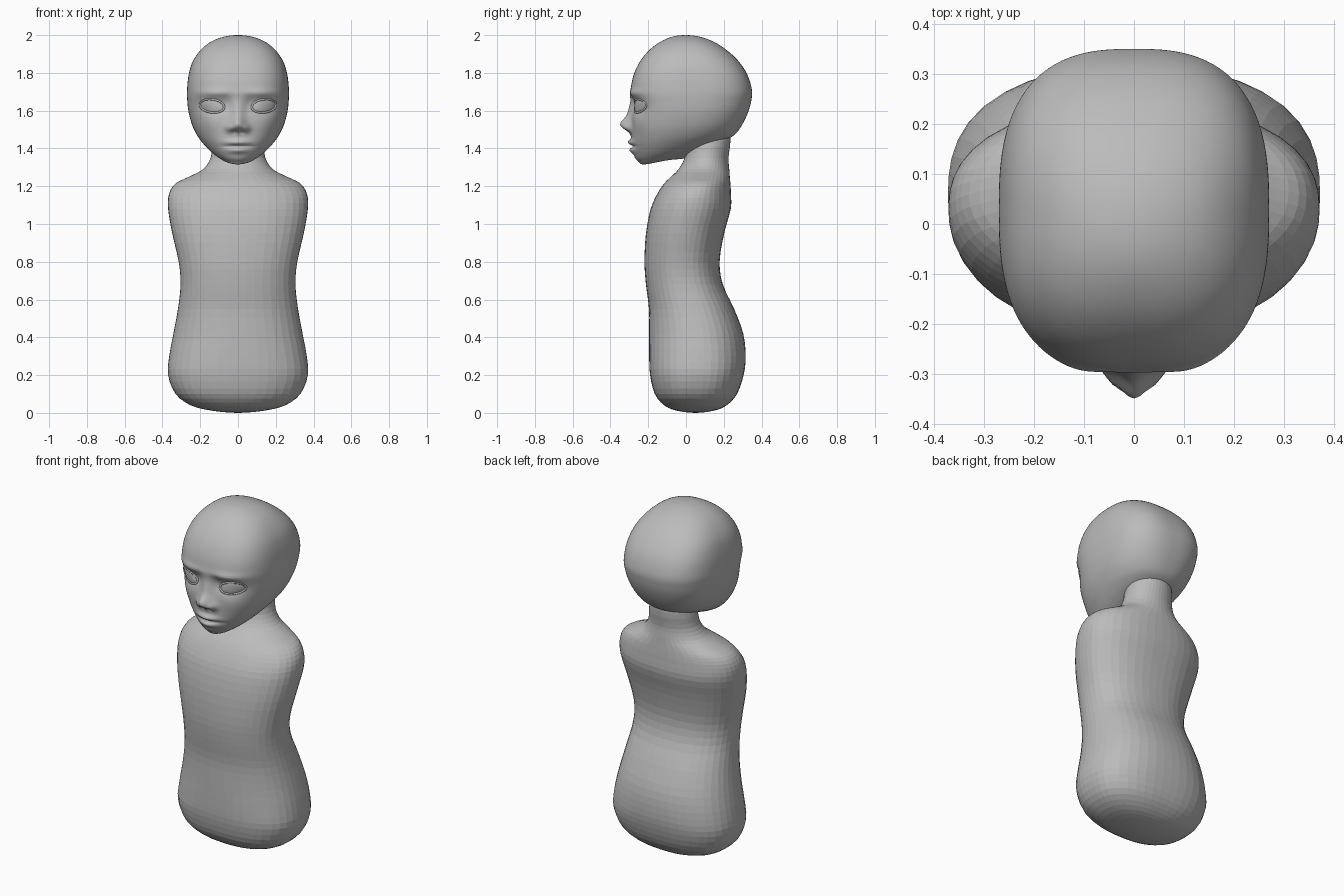
import bpy, bmesh, math
from mathutils import Vector
from mathutils.bvhtree import BVHTree

if "Cube" in bpy.data.objects:
    bpy.data.objects.remove(bpy.data.objects["Cube"])

grey = bpy.data.materials.new("plain grey")
grey.diffuse_color = (0.5, 0.5, 0.5, 1)
grey.use_nodes = True
grey.node_tree.nodes["Principled BSDF"].inputs["Base Color"].default_value = grey.diffuse_color


def finish(bm, name, smooth):
    bmesh.ops.recalc_face_normals(bm, faces=bm.faces)
    for f in bm.faces:
        f.smooth = smooth
    me = bpy.data.meshes.new(name)
    bm.to_mesh(me)
    me.materials.append(grey)
    ob = bpy.data.objects.new(name, me)
    bpy.context.collection.objects.link(ob)
    return ob


def refine(rows, sub):
    """Catmull-Rom through the rows; both ends are rounded poles."""
    def phantom(a, b):
        p = [2 * u - v for u, v in zip(a, b)]
        p[1], p[3], p[5] = b[1], b[3], b[5]
        return p
    pts = [phantom(rows[0], rows[1])] + list(rows) + [phantom(rows[-1], rows[-2])]
    out = []
    for i in range(1, len(pts) - 2):
        for k in range(sub):
            t = k / sub
            out.append([0.5 * (2 * b + (c - a) * t + (2 * a - 5 * b + 4 * c - d) * t * t
                               + (3 * b - a - 3 * c + d) * t ** 3)
                        for a, b, c, d in zip(*pts[i - 1:i + 3])])
    return out + [list(rows[-1])]


def loft(rows, segs, sub, shape=None):
    """Skin of superellipse rings: front y, front z, back y, back z, half width, exponent."""
    bm = bmesh.new()
    rings = []
    fine = refine(rows, sub)
    for j, (yf, zf, yb, zb, hw, n) in enumerate(fine):
        if j in (0, len(fine) - 1):
            rings.append([bm.verts.new((0, yf, zf))] * segs)
            continue
        ring = []
        for i in range(segs):
            a = 2 * math.pi * i / segs
            s, c = math.sin(a), -math.cos(a)
            r = (abs(s) ** n + abs(c) ** n) ** (-1 / n)
            f = (r * c + 1) / 2
            co = Vector((hw * r * s, yf + (yb - yf) * f, zf + (zb - zf) * f))
            ring.append(bm.verts.new(shape(co) if shape else co))
        rings.append(ring)
    for p, q in zip(rings, rings[1:]):
        for i in range(segs):
            k = (i + 1) % segs
            vs = list(dict.fromkeys((p[i], p[k], q[k], q[i])))
            bm.faces.new(vs)
    return bm


# Torso with hips, waist, shoulders and neck: z, front y, back y, half width, exponent
torso = [(0, .05, .05, 0, 2), (.012, -.05, .15, .14, 2.2), (.04, -.115, .215, .25, 2.4),
         (.10, -.165, .27, .33, 2.5), (.2, -.19, .305, .37, 2.5), (.3, -.195, .316, .364, 2.4),
         (.42, -.195, .303, .342, 2.3), (.55, -.196, .255, .318, 2.3), (.68, -.212, .195, .304, 2.3),
         (.8, -.22, .178, .314, 2.3), (.95, -.212, .202, .348, 2.3), (1.08, -.187, .237, .37, 2.3),
         (1.16, -.152, .238, .365, 2.2), (1.215, -.115, .235, .33, 2.1), (1.25, -.08, .232, .26, 2.1),
         (1.29, -.04, .229, .185, 2), (1.35, -.008, .225, .145, 2), (1.44, .005, .235, .13, 2),
         (1.5, .03, .22, .1, 2), (1.52, .12, .12, 0, 2)]
finish(loft([(yf, z, yb, z, w, n) for z, yf, yb, w, n in torso], 44, 3), "torso", False)

# Facial relief: x, z, spread x, spread z, height; mirrored where x is not zero
bumps = [(0, 1.525, .027, .026, .052), (0, 1.58, .022, .04, .02), (.042, 1.508, .016, .015, .022),
         (.02, 1.486, .009, .007, -.012), (0, 1.432, .042, .011, .022), (0, 1.39, .036, .012, .02),
         (0, 1.411, .05, .005, -.012), (0, 1.345, .05, .02, .008), (.135, 1.625, .05, .03, -.022),
         (.06, 1.64, .02, .03, -.012), (.12, 1.695, .06, .014, .01), (.15, 1.535, .05, .04, .006)]


def face_relief(co):
    w = max(0, min(1, (-co.y - .08) / .1))
    if w:
        d = 0
        for x, z, sx, sz, h in bumps:
            for side in ((1, -1) if x else (1,)):
                d += h * math.exp(-.5 * (((co.x - side * x) / sx) ** 2 + ((co.z - z) / sz) ** 2))
        co.y -= d * w
    return co


# Head, with rings tilted towards the chin
head_rows = [(0, 2, 0, 2, 0, 2), (-.07, 1.992, .075, 1.991, .075, 2.1), (-.135, 1.965, .15, 1.963, .145, 2.3),
             (-.195, 1.92, .22, 1.917, .2, 2.5), (-.247, 1.855, .28, 1.86, .241, 2.6),
             (-.28, 1.78, .325, 1.79, .262, 2.7), (-.294, 1.7, .349, 1.71, .27, 2.7),
             (-.291, 1.64, .345, 1.65, .268, 2.6), (-.288, 1.58, .328, 1.59, .26, 2.5),
             (-.288, 1.5, .3, 1.53, .239, 2.4), (-.286, 1.43, .27, 1.485, .207, 2.3),
             (-.272, 1.37, .24, 1.46, .168, 2.2), (-.247, 1.332, .2, 1.442, .13, 2.1),
             (-.212, 1.316, .14, 1.415, .085, 2), (-.04, 1.343, -.04, 1.343, 0, 2)]
head_bm = loft(head_rows, 144, 9, face_relief)
head_bm.normal_update()
tree = BVHTree.FromBMesh(head_bm)
finish(head_bm, "head", True)


def eye_point(side, r, a):
    """Point on the almond eye outline scaled by r, laid on the face."""
    x = side * (.137 + .062 * r * math.cos(a))
    z = 1.625 + .034 * r * math.sin(a) + .006 * r * math.cos(a)
    y = tree.ray_cast(Vector((x, -1, z)), Vector((0, 1, 0)))[0].y
    return Vector((x, y, z))


for side, label in ((1, "left"), (-1, "right")):
    # Domed eyeball patch
    bm = bmesh.new()
    segs, n = 32, 8
    rings = []
    for j in range(n + 1):
        r = j / n
        ring = []
        for i in range(segs if j else 1):
            p = eye_point(side, r, 2 * math.pi * i / segs)
            p.y -= .016 * (1 - r * r) + .001
            ring.append(bm.verts.new(p))
        rings.append(ring if j else ring * segs)
    for p, q in zip(rings, rings[1:]):
        for i in range(segs):
            k = (i + 1) % segs
            bm.faces.new(list(dict.fromkeys((p[i], q[i], q[k], p[k]))))
    ob = finish(bm, label + "_eye", True)
    if sum(f.normal.y for f in ob.data.polygons) > 0:
        ob.data.flip_normals()

    # Eyelid rim
    bm = bmesh.new()
    tube = []
    for i in range(segs):
        a = 2 * math.pi * i / segs
        c = eye_point(side, 1.03, a)
        out = Vector((side * math.cos(a), 0, math.sin(a)))
        tube.append([bm.verts.new(c + .006 * (out * math.cos(b) + Vector((0, math.sin(b), 0))))
                     for b in (2 * math.pi * k / 8 for k in range(8))])
    for i in range(segs):
        p, q = tube[i], tube[(i + 1) % segs]
        for k in range(8):
            m = (k + 1) % 8
            bm.faces.new((p[k], q[k], q[m], p[m]))
    finish(bm, label + "_eyelid", True)
